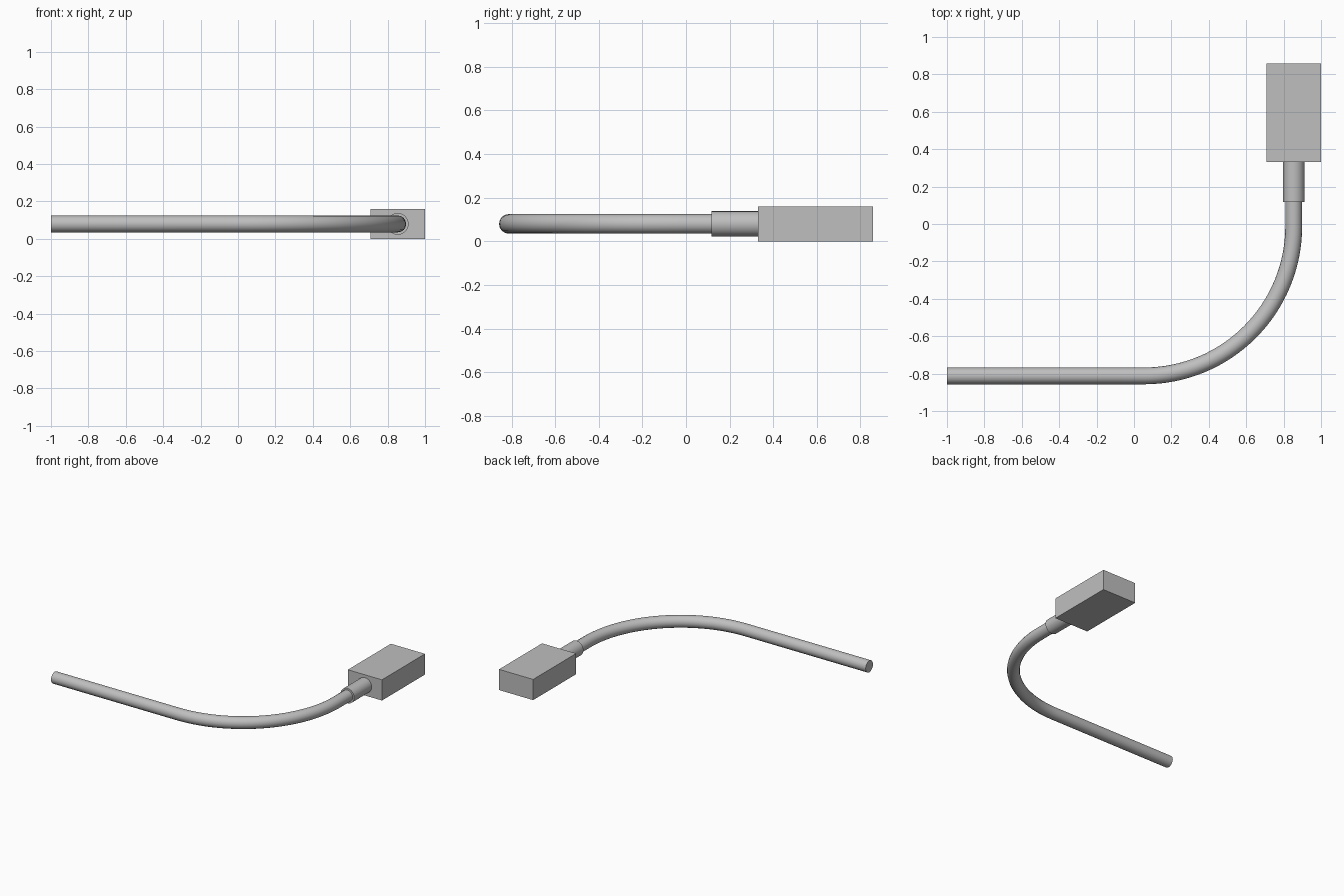
import bpy
from math import radians, sin, cos, pi

cube = bpy.data.objects.get("Cube")
if cube:
    bpy.data.objects.remove(cube, do_unlink=True)

# Single grey material
GREY = (0.52, 0.52, 0.52, 1)
grey = bpy.data.materials.new("plain grey")
grey.use_nodes = True
grey.diffuse_color = GREY
grey.node_tree.nodes["Principled BSDF"].inputs["Base Color"].default_value = GREY

AXIS_X, AXIS_Z = 0.854, 0.08      # line through cable end, sleeve and plug
BEND, BEND_Y = 0.80, -0.012       # bend radius and where the bend ends


def finish(obj, name, smooth):
    obj.name = obj.data.name = name
    obj.data.materials.clear()
    obj.data.materials.append(grey)
    if smooth:
        bpy.ops.object.shade_smooth_by_angle(angle=radians(35))


# Cable: straight run, quarter bend, then a short run into the sleeve
cx = AXIS_X - BEND
path = [(-1, BEND_Y - BEND)]
steps = 32
for i in range(steps + 1):
    a = -pi / 2 + pi / 2 * i / steps
    path.append((cx + BEND * cos(a), BEND_Y + BEND * sin(a)))
path.append((AXIS_X, 0.2))

curve = bpy.data.curves.new("cable", "CURVE")
curve.dimensions = "3D"
curve.bevel_depth = 0.045
curve.bevel_resolution = 6
curve.use_fill_caps = True
spline = curve.splines.new("POLY")
spline.points.add(len(path) - 1)
for point, (x, y) in zip(spline.points, path):
    point.co = (x, y, AXIS_Z, 1)
cable = bpy.data.objects.new("cable", curve)
bpy.context.collection.objects.link(cable)
bpy.ops.object.select_all(action="DESELECT")
cable.select_set(True)
bpy.context.view_layer.objects.active = cable
bpy.ops.object.convert(target="MESH")
finish(bpy.context.object, "cable", True)

# Strain relief sleeve
bpy.ops.mesh.primitive_cylinder_add(
    vertices=32, radius=0.058, depth=0.215,
    location=(AXIS_X, 0.2245, AXIS_Z), rotation=(pi / 2, 0, 0))
finish(bpy.context.object, "strain_relief_sleeve", True)

# Plug body
bpy.ops.mesh.primitive_cube_add(size=1, location=(AXIS_X, 0.594, AXIS_Z))
plug = bpy.context.object
plug.scale = (0.292, 0.526, 0.16)
bpy.ops.object.transform_apply(location=False, rotation=False, scale=True)
finish(plug, "plug_body", False)
